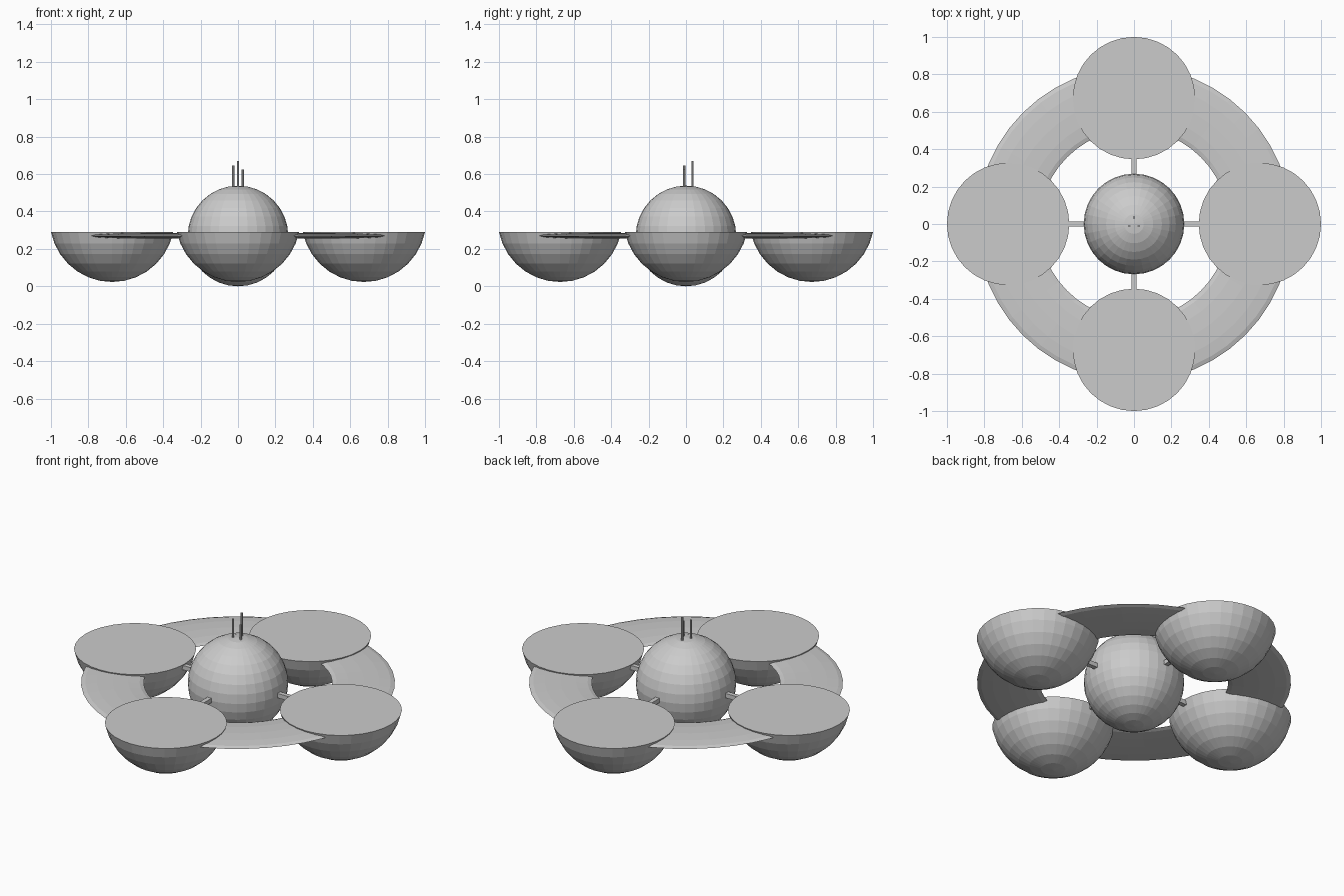
import bpy, bmesh, math
from mathutils import Matrix, Vector

if "Cube" in bpy.data.objects:
    bpy.data.objects.remove(bpy.data.objects["Cube"])

RING_R = 0.673      # distance of the bowls from the centre
MID_Z = 0.27        # height of ring and struts


def add_object(name, bm):
    mesh = bpy.data.meshes.new(name)
    bmesh.ops.recalc_face_normals(bm, faces=bm.faces)
    bm.to_mesh(mesh)
    bm.free()
    obj = bpy.data.objects.new(name, mesh)
    bpy.context.collection.objects.link(obj)
    return obj


def bowl(name, x, y):
    # lower cap of a sphere, closed with a flat lid
    radius, top, bottom = 0.334, 0.29, 0.023
    bm = bmesh.new()
    bmesh.ops.create_uvsphere(bm, u_segments=32, v_segments=16, radius=radius,
                              matrix=Matrix.Translation((x, y, bottom + radius)))
    geom = bm.verts[:] + bm.edges[:] + bm.faces[:]
    bmesh.ops.bisect_plane(bm, geom=geom, plane_co=(0, 0, top),
                           plane_no=(0, 0, 1), clear_outer=True)
    rim = [e for e in bm.edges if e.is_boundary]
    bmesh.ops.holes_fill(bm, edges=rim, sides=0)
    add_object(name, bm)


def strut(name, angle):
    # thin square bar from the centre ball into a bowl
    bm = bmesh.new()
    mat = (Matrix.Rotation(angle, 4, 'Z') @ Matrix.Translation((0.31, 0, MID_Z))
           @ Matrix.Diagonal((0.2, 0.026, 0.026, 1)))
    bmesh.ops.create_cube(bm, size=1, matrix=mat)
    add_object(name, bm)


# centre ball
bm = bmesh.new()
bmesh.ops.create_uvsphere(bm, u_segments=32, v_segments=16, radius=0.269,
                          matrix=Matrix.Translation((0, 0, 0.269)))
add_object("centre_ball", bm)

# four bowls and their struts
for i, side in enumerate(("right", "back", "left", "front")):
    a = i * math.pi / 2
    bowl(side + "_bowl", RING_R * math.cos(a), RING_R * math.sin(a))
    strut(side + "_strut", a)

# flattened ring joining the bowls
bpy.ops.mesh.primitive_torus_add(major_segments=48, minor_segments=12,
                                 major_radius=RING_R, minor_radius=0.168,
                                 location=(0, 0, MID_Z))
ring = bpy.context.object
ring.name = "flat_ring"
ring.scale.z = 0.085

# antenna rods on top of the ball
for i, (x, y, top) in enumerate(((-0.025, -0.01, 0.645), (0, 0.035, 0.67), (0.025, -0.01, 0.625))):
    bm = bmesh.new()
    bottom = 0.5
    bmesh.ops.create_cone(bm, cap_ends=True, segments=8, radius1=0.006, radius2=0.006,
                          depth=top - bottom,
                          matrix=Matrix.Translation((x, y, (top + bottom) / 2)))
    add_object("antenna_%d" % (i + 1), bm)
